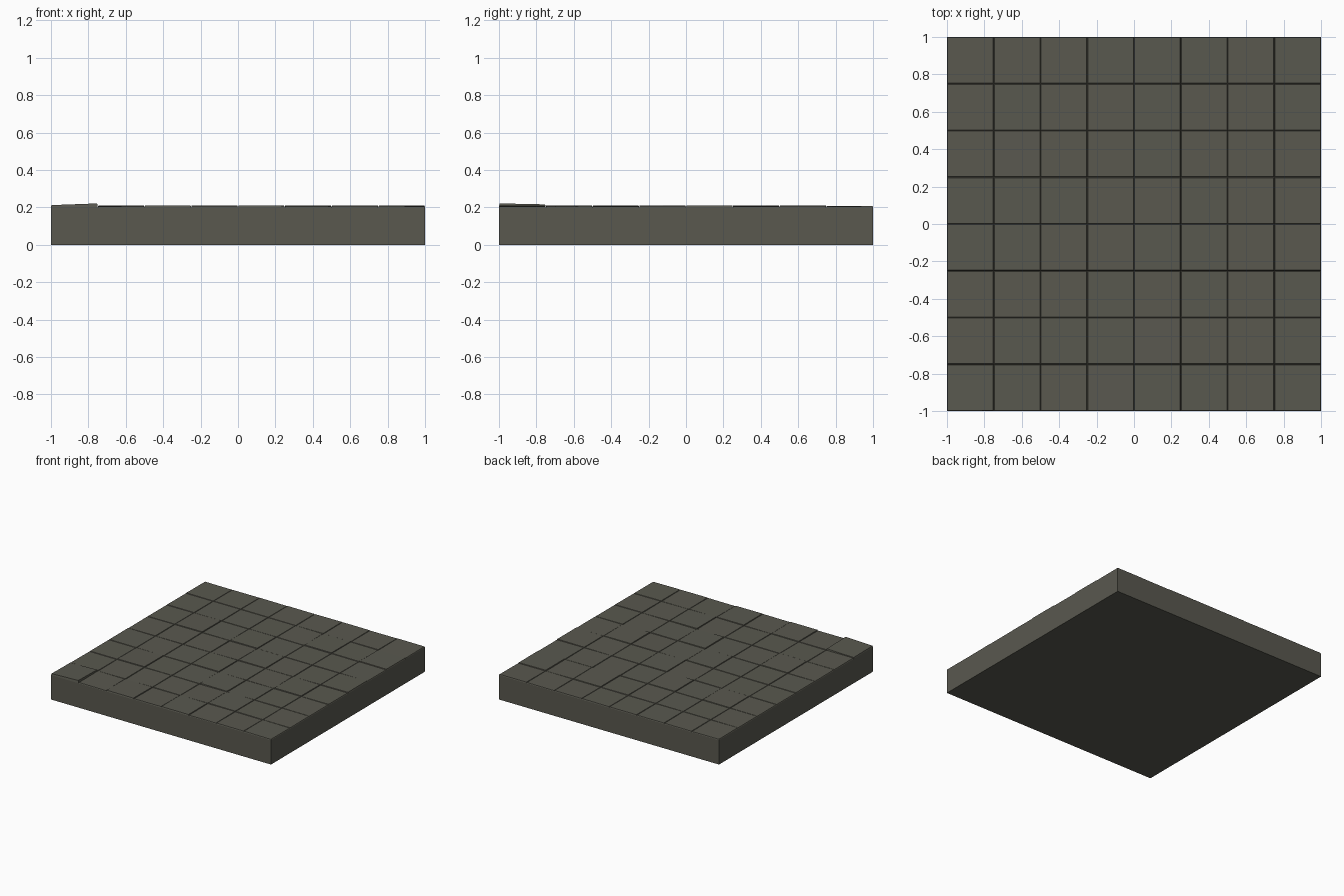
import bpy, bmesh, random

if "Cube" in bpy.data.objects:
    bpy.data.objects.remove(bpy.data.objects["Cube"])

random.seed(4)
N, SIZE, BASE_Z = 8, 0.25, 0.2

stone = bpy.data.materials.new("dark olive stone")
stone.diffuse_color = (0.10, 0.098, 0.078, 1)
stone.use_nodes = True
stone.node_tree.nodes["Principled BSDF"].inputs["Base Color"].default_value = stone.diffuse_color


def finish(bm, name):
    bmesh.ops.recalc_face_normals(bm, faces=bm.faces)
    mesh = bpy.data.meshes.new(name)
    bm.to_mesh(mesh)
    bm.free()
    mesh.materials.append(stone)
    obj = bpy.data.objects.new(name, mesh)
    bpy.context.collection.objects.link(obj)
    return obj


def add_tile(bm, col, row, heights, gap):
    """Open-bottomed paving tile with slightly sloped sides and its own corner heights."""
    x0, y0 = -1 + col * SIZE, -1 + row * SIZE
    corners = [(0, 0), (1, 0), (1, 1), (0, 1)]

    def ring(inset, zs):
        return [bm.verts.new((x0 + inset + i * (SIZE - 2 * inset),
                              y0 + inset + j * (SIZE - 2 * inset), z))
                for (i, j), z in zip(corners, zs)]

    low, top = ring(0, [BASE_Z] * 4), ring(gap, heights)
    for k in range(4):
        n = (k + 1) % 4
        bm.faces.new((low[k], low[n], top[n], top[k]))
    bm.faces.new(top)


# solid slab under the tiles (top left open, the tiles close it)
bm = bmesh.new()
bmesh.ops.create_cube(bm, size=1)
for v in bm.verts:
    v.co = (v.co.x * 2, v.co.y * 2, (v.co.z + 0.5) * BASE_Z)
bmesh.ops.delete(bm, geom=[f for f in bm.faces if f.normal.z > 0.5], context='FACES_ONLY')
finish(bm, "slab")

# tiles that stand a little above their neighbours (column, row)
raised = {(1, 5), (3, 5), (4, 4), (3, 3), (6, 3), (4, 2), (1, 2), (5, 1),
          (2, 0), (4, 0), (5, 6), (7, 6), (7, 4)}
bm = bmesh.new()
for col in range(N):
    for row in range(N):
        if (col, row) == (0, 0):          # loose tilted corner tile
            zs = [0.212, 0.221, 0.216, 0.209]
        else:
            z = 0.209 if (col, row) in raised else 0.206
            sx, sy = random.uniform(-.001, .001), random.uniform(-.001, .001)
            zs = [z - sx - sy, z + sx - sy, z + sx + sy, z - sx + sy]
        add_tile(bm, col, row, zs, 0.003)
finish(bm, "paving_tiles")
